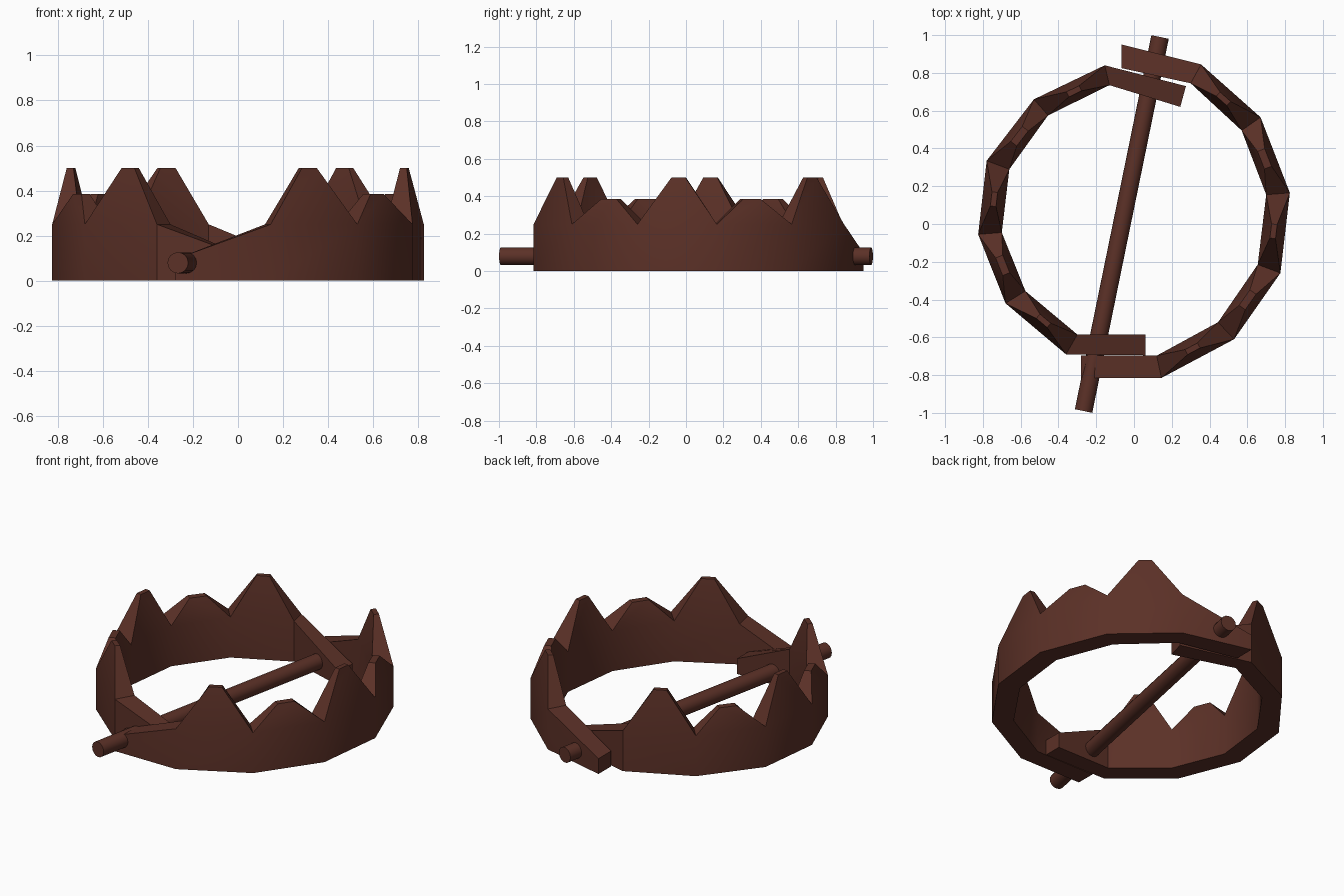
import bpy, bmesh, math
from mathutils import Vector

cube = bpy.data.objects.get("Cube")
if cube:
    bpy.data.objects.remove(cube, do_unlink=True)

# One rusty brown for the whole trap
rust = bpy.data.materials.new("rusty_brown")
rust.use_nodes = True
colour = (0.105, 0.030, 0.020, 1)
rust.diffuse_color = colour
bsdf = rust.node_tree.nodes["Principled BSDF"]
bsdf.inputs["Base Color"].default_value = colour
bsdf.inputs["Roughness"].default_value = 0.8

RIM, TAIL = 0.25, 0.095             # jaw height and hinge end height
TALL = (0.50, 0.075, 0.03)          # tooth height, top width, top thickness
SHORT = (0.385, 0.10, 0.04)


def finish(bm, name, angle):
    bmesh.ops.recalc_face_normals(bm, faces=bm.faces)
    mesh = bpy.data.meshes.new(name)
    bm.to_mesh(mesh)
    bm.free()
    mesh.materials.append(rust)
    ob = bpy.data.objects.new(name, mesh)
    bpy.context.collection.objects.link(ob)
    bpy.ops.object.select_all(action='DESELECT')
    ob.select_set(True)
    bpy.context.view_layer.objects.active = ob
    bpy.ops.object.shade_smooth_by_angle(angle=math.radians(angle))
    return ob


def jaw(name, outer, inner):
    """Toothed half ring; the first and last points are the sloping hinge ends."""
    bm = bmesh.new()
    last = len(outer) - 1
    rings = []
    for i, (o, n) in enumerate(zip(outer, inner)):
        h = TAIL if i in (0, last) else RIM
        rings.append([bm.verts.new((*o, 0)), bm.verts.new((*o, h)),
                      bm.verts.new((*n, h)), bm.verts.new((*n, 0))])
    for i in range(last):
        a, b = rings[i], rings[i + 1]
        for j in (0, 2, 3):                       # outer wall, inner wall, bottom
            k = (j + 1) % 4
            bm.faces.new((a[j], a[k], b[k], b[j]))
        base = (a[1], b[1], b[2], a[2])
        if i in (0, last - 1):                    # plain hinge arm
            bm.faces.new(base)
            continue
        # Tooth: tapers from the rim to a small flat tip
        height, wide, thick = TALL if i % 2 else SHORT
        mid = sum((v.co for v in base), Vector()) / 4
        mid.z = height
        along = (b[1].co - a[1].co).normalized()
        out = Vector((along.y, -along.x, 0))
        if out.dot(a[1].co - a[2].co) < 0:
            out.negate()
        tip = [bm.verts.new(mid + along * wide / 2 * s + out * thick / 2 * t)
               for s, t in ((-1, 1), (1, 1), (1, -1), (-1, -1))]
        for j in range(4):
            k = (j + 1) % 4
            bm.faces.new((base[j], base[k], tip[k], tip[j]))
        bm.faces.new(tip)
    bm.faces.new(rings[0])
    bm.faces.new(rings[last])
    return finish(bm, name, 32)


# Two overlapping jaws
jaw("left_jaw",
    [(-0.28, -0.815), (0.145, -0.815), (0.53, -0.61), (0.775, -0.26),
     (0.825, 0.165), (0.67, 0.565), (0.355, 0.845), (-0.065, 0.95)],
    [(-0.28, -0.697), (0.12, -0.697), (0.445, -0.52), (0.655, -0.215),
     (0.70, 0.155), (0.57, 0.495), (0.30, 0.745), (-0.065, 0.825)])
jaw("right_jaw",
    [(0.06, -0.695), (-0.36, -0.69), (-0.68, -0.42), (-0.825, -0.055),
     (-0.78, 0.335), (-0.53, 0.66), (-0.155, 0.84), (0.275, 0.73)],
    [(0.06, -0.585), (-0.30, -0.585), (-0.575, -0.355), (-0.70, -0.045),
     (-0.66, 0.29), (-0.455, 0.575), (-0.13, 0.735), (0.245, 0.62)])

# Hinge rod through both jaws
start, end = Vector((-0.267, -0.99, 0.079)), Vector((0.138, 0.99, 0.079))
bm = bmesh.new()
bmesh.ops.create_cone(bm, cap_ends=True, segments=16, radius1=0.047, radius2=0.047,
                      depth=(end - start).length)
rod = finish(bm, "hinge_rod", 40)
rod.location = (start + end) / 2
rod.rotation_euler = (end - start).to_track_quat('Z', 'Y').to_euler()
